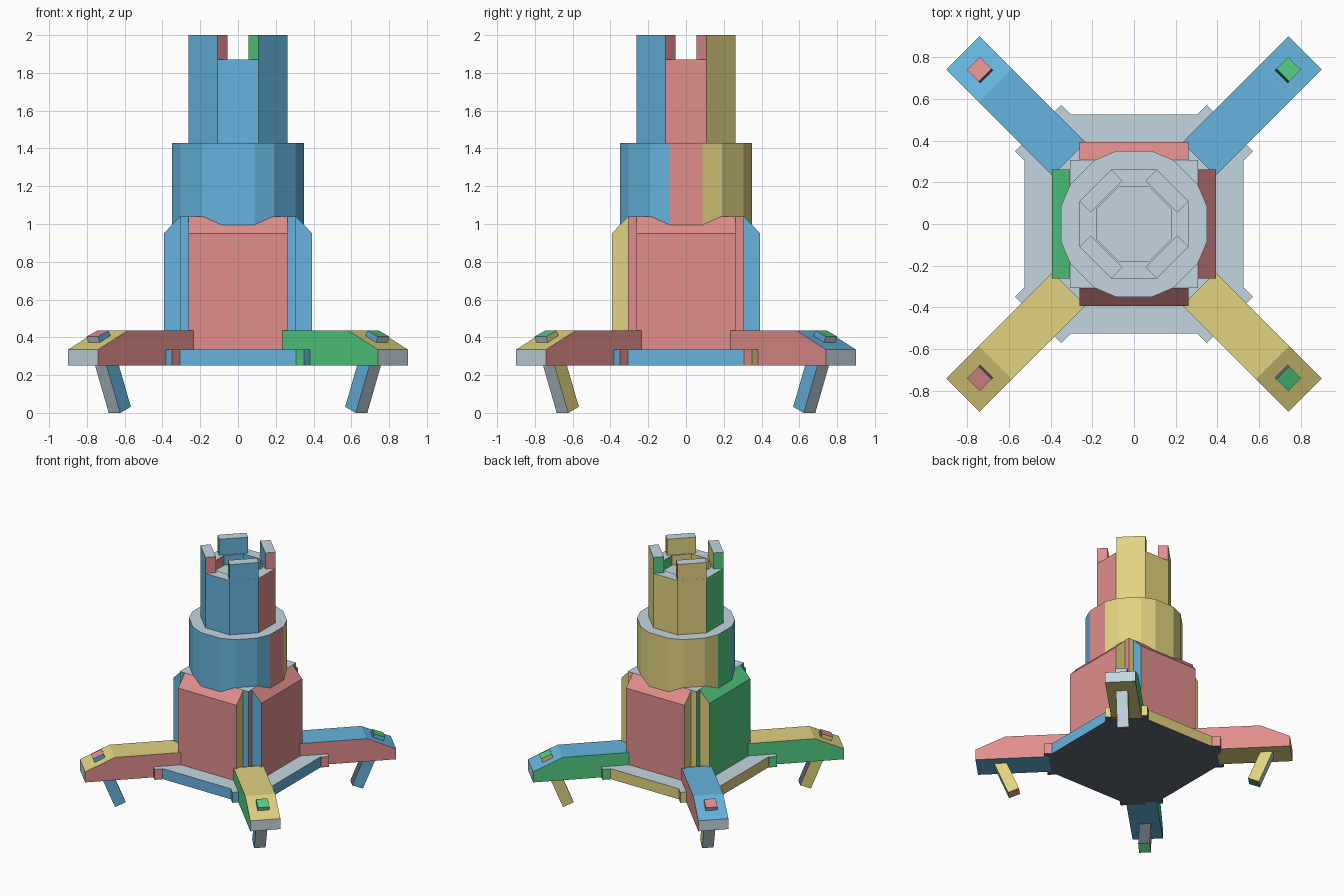
import bpy, bmesh, math
from mathutils import Vector

cube = bpy.data.objects.get("Cube")
if cube:
    bpy.data.objects.remove(cube)

# Palette
PALETTE = {
    "blue": (0.133, 0.456, 0.730),
    "red": (0.745, 0.270, 0.262),
    "yellow": (0.745, 0.645, 0.216),
    "green": (0.085, 0.610, 0.223),
    "light_grey": (0.552, 0.672, 0.745),
    "dark_grey": (0.117, 0.138, 0.174),
}
NAMES = list(PALETTE)
MATERIALS = []
for label, rgb in PALETTE.items():
    mat = bpy.data.materials.new(label)
    mat.use_nodes = True
    mat.diffuse_color = (*rgb, 1)
    mat.node_tree.nodes["Principled BSDF"].inputs["Base Color"].default_value = (*rgb, 1)
    MATERIALS.append(mat)


def upright(a, b, w):
    return Vector((a, b, w))


def radial(d):
    """Profile lies in the plane of direction d and z; width runs across it."""
    side = Vector((-d.y, d.x, 0))
    return lambda u, z, w: d * u + side * w + Vector((0, 0, z))


def prism(name, profile, lo, hi, place, rule, recess=None):
    """Extrude a profile from lo to hi and colour each face by its normal."""
    bm = bmesh.new()
    ends = [[bm.verts.new(place(a, b, w)) for a, b in profile] for w in (lo, hi)]
    bm.faces.new(ends[0])
    top = bm.faces.new(ends[1])
    n = len(profile)
    for i in range(n):
        j = (i + 1) % n
        bm.faces.new((ends[0][i], ends[0][j], ends[1][j], ends[1][i]))
    bmesh.ops.recalc_face_normals(bm, faces=bm.faces)
    if recess:
        rim, depth = recess
        bmesh.ops.inset_region(bm, faces=[top], thickness=rim, use_even_offset=True)
        floor = bmesh.ops.extrude_discrete_faces(bm, faces=[top])["faces"][0]
        bmesh.ops.translate(bm, verts=floor.verts, vec=(0, 0, -depth))
    bm.normal_update()
    for f in bm.faces:
        f.material_index = NAMES.index(rule(f.normal))
    mesh = bpy.data.meshes.new(name)
    bm.to_mesh(mesh)
    bm.free()
    for mat in MATERIALS:
        mesh.materials.append(mat)
    obj = bpy.data.objects.new(name, mesh)
    bpy.context.scene.collection.objects.link(obj)
    return obj


def cap(n):
    return "light_grey" if n.z > 0 else "dark_grey"


def by_x(n):
    return "red" if n.x > 0 else "green"


def by_y(n):
    return "blue" if n.y < 0 else "yellow"


def compass(n):
    if abs(n.z) > 0.5:
        return cap(n)
    return by_y(n) if abs(n.y) > 0.2 else by_x(n)


def base_rule(n):
    if abs(n.z) > 0.5:
        return cap(n)
    return "blue" if n.x > n.y else "yellow"


def octagon(flat, corner):
    pts = []
    for sx, sy in ((1, 1), (-1, 1), (-1, -1), (1, -1)):
        pair = [(sx * flat, sy * corner), (sx * corner, sy * flat)]
        pts += pair if sx == sy else pair[::-1]
    return pts


# Base, core, drum and turret
prism("base_plate", octagon(0.525, 0.325), 0.25, 0.335, upright, base_rule)
s = 0.307
prism("core", [(s, s), (-s, s), (-s, -s), (s, -s)], 0.3, 1.04, upright, compass)
angles = [q * 90 + a for q in range(4) for a in (-14, 14, 32, 58)]
drum = [(0.36 * math.cos(math.radians(a)), 0.36 * math.sin(math.radians(a))) for a in angles]
prism("drum", drum, 0.96, 1.43, upright, compass)
prism("turret", octagon(0.262, 0.109), 1.41, 1.87, upright, compass, recess=(0.085, 0.08))

# Armour panels on the four sides
PANEL = [(0.29, 0.335), (0.393, 0.335), (0.393, 0.95), (0.307, 1.04), (0.29, 1.04)]
for label, x, y in (("front", 0, -1), ("back", 0, 1), ("left", 1, 0), ("right", -1, 0)):
    d = Vector((x, y, 0))
    side = Vector((-y, x, 0)) * (-1 if x < 0 else 1)

    def panel_rule(n, side=side, face="green" if x < 0 else "red"):
        if abs(n.dot(side)) > 0.7:
            return "yellow" if n.dot(side) > 0 else "blue"
        return face

    prism(label + "_panel", PANEL, -0.262, 0.262, radial(d), panel_rule)

# Legs, brackets, struts and battlements on the four diagonals
LEG = [(0.44, 0.3), (0.62, 0.3), (0.62, 0.25), (1.16, 0.25),
       (1.16, 0.335), (0.94, 0.435), (0.44, 0.435)]
BRACKET = [(0.59, 0.25), (0.65, 0.25), (0.65, 0.335), (0.59, 0.335)]
foot, head = Vector((0.885, 0.016)), Vector((1.05, 0.42))
axis = (head - foot).normalized()
half = Vector((axis.y, -axis.x)) * 0.043
STRUT = [tuple(p) for p in (foot - half, foot + half, head + half, head - half)]
MERLON = [(0.185, 1.87), (0.262, 1.87), (0.262, 2.0), (0.185, 2.0)]

for sx, sy in ((1, -1), (1, 1), (-1, 1), (-1, -1)):
    d = Vector((sx, sy, 0)).normalized()
    label = ("front" if sy < 0 else "back") + ("_left" if sx > 0 else "_right")
    place = radial(d)

    def leg_rule(n, d=d, sy=sy):
        if abs(n.z) > 0.3:
            return "yellow" if (n.z > 0) == (sy < 0) else "blue"
        return "light_grey" if abs(n.dot(d)) > 0.7 else by_x(n)

    def block_rule(n, d=d):
        if abs(n.z) > 0.5:
            return cap(n)
        return by_y(n) if abs(n.dot(d)) > 0.7 else by_x(n)

    def strut_rule(n, d=d, sx=sx):
        if abs(n.dot(d)) > 0.6:
            return "light_grey" if n.dot(d) > 0 else "dark_grey"
        if abs(n.z) > 0.6:
            return "green" if (n.z > 0) == (sx > 0) else "red"
        return by_y(n)

    prism(label + "_leg", LEG, -0.112, 0.112, place, leg_rule)
    prism(label + "_bracket", BRACKET, -0.157, 0.157, place, block_rule)
    prism(label + "_strut", STRUT, -0.043, 0.043, place, strut_rule)
    prism(label + "_battlement", MERLON, -0.108, 0.108, place, block_rule)
